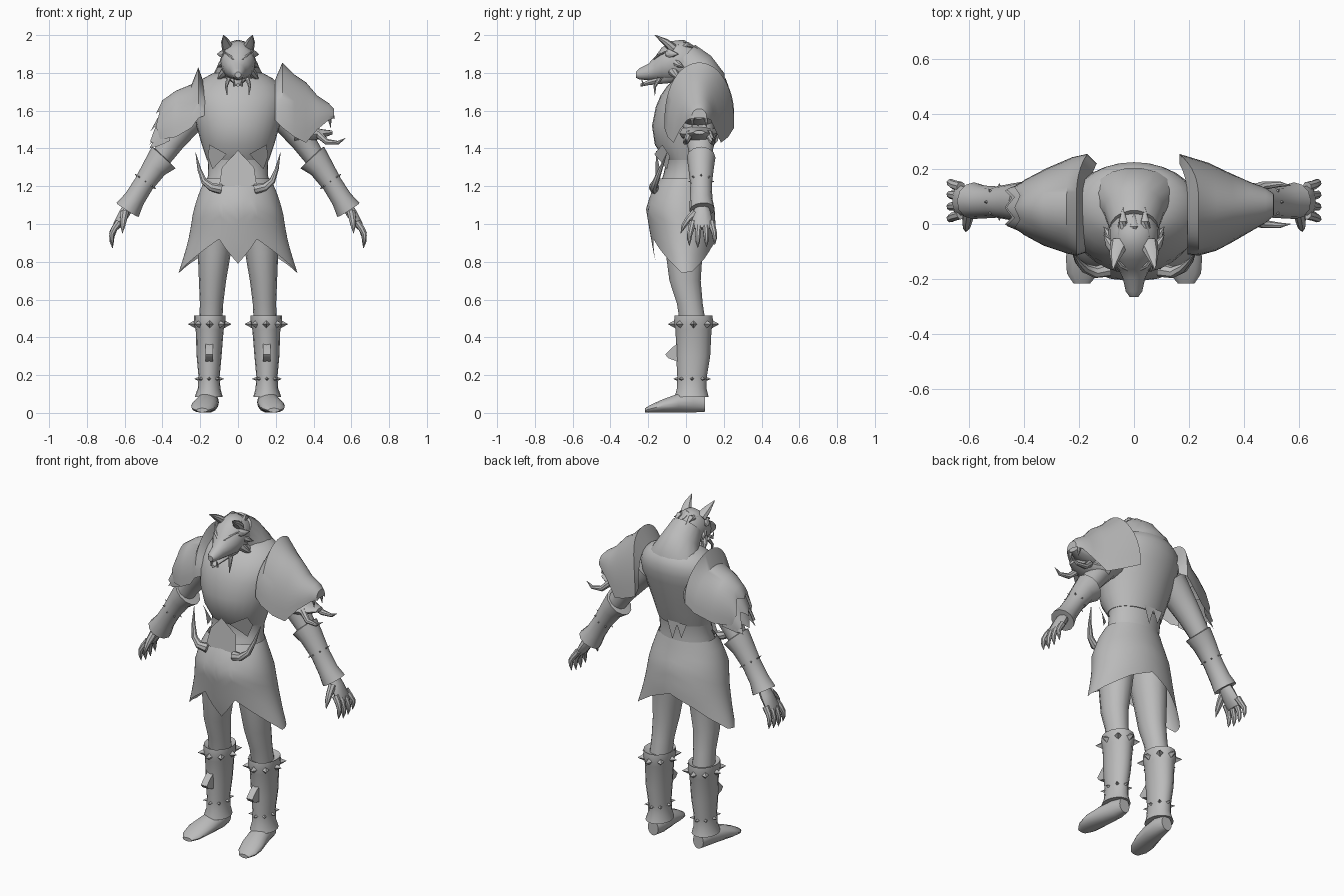
import bpy, math
from mathutils import Vector

grey = bpy.data.materials.new("plain grey")
grey.diffuse_color = (0.5, 0.5, 0.5, 1)


def make(name, verts, faces, angle=40):
    me = bpy.data.meshes.new(name)
    me.from_pydata([tuple(v) for v in verts], [], faces)
    me.materials.append(grey)
    me.shade_smooth()
    me.set_sharp_from_angle(angle=math.radians(angle))
    ob = bpy.data.objects.new(name, me)
    bpy.context.collection.objects.link(ob)
    return ob


def bridge(rows, n, closed=True):
    m = n if closed else n - 1
    return [(r * n + i, r * n + (i + 1) % n, (r + 1) * n + (i + 1) % n, (r + 1) * n + i)
            for r in range(rows - 1) for i in range(m)]


def tube(name, pts, n=12, ref=(1, 0, 0), axis=None):
    """Loft of ellipses; each point is x, y, z, radius along ref, other radius."""
    verts = []
    for k, p in enumerate(pts):
        a, b = pts[max(k - 1, 0)], pts[min(k + 1, len(pts) - 1)]
        t = Vector(axis) if axis else (Vector(b[:3]) - Vector(a[:3])).normalized()
        u = Vector(ref) - t * t.dot(Vector(ref))
        u.normalize()
        v = t.cross(u)
        for i in range(n):
            w = 2 * math.pi * i / n
            verts.append(Vector(p[:3]) + u * p[3] * math.cos(w) + v * p[-1] * math.sin(w))
    faces = bridge(len(pts), n)
    faces += [tuple(reversed(range(n))), tuple(range(len(verts) - n, len(verts)))]
    return make(name, verts, faces)


def stack(name, rings, n=28):
    """Body shell; each ring is z, half width, front y, back y."""
    return tube(name, [(0, (f + b) / 2, z, rx, (b - f) / 2) for z, rx, f, b in rings],
                n, axis=(0, 0, 1))


def horn(name, pts, r, n=8, power=0.7):
    """Tapering curved horn through the given points."""
    k = len(pts) - 1
    return tube(name, [(*p, r * (1 - i / k) ** power + 0.001) for i, p in enumerate(pts)],
                n, ref=(0.3, 1, 0.1))


def stud(name, pos, direction, r, length):
    p, d = Vector(pos), Vector(direction).normalized()
    return tube(name, [(*(p - d * 0.012), r, r), (*(p + d * length), 0.001, 0.001)], 4,
                ref=(0.01, 0.02, 1))


def arch(name, sections, s=1, jag=0.0, n=25):
    """Shoulder shell; each section is x, top z, bottom z, centre y, half depth, inward lean at the back."""
    verts = []
    for k, (x, zt, zb, yc, ry, lean) in enumerate(sections):
        for i in range(n):
            a = math.pi * (i / (n - 1) - 0.5)
            j = jag * max(0, 1 - abs(i % 8 - 4) / 4) if k == len(sections) - 1 else 0
            verts.append((s * (x + j - lean * max(0, math.sin(a)) ** 3), yc + ry * math.sin(a),
                          zb + (zt - zb) * math.cos(a) ** 0.8 - j * 1.4))
    return make(name, verts, bridge(len(sections), n, False))


def lerp(table, x):
    for a, b in zip(table, table[1:]):
        if x <= b[0]:
            f = (x - a[0]) / (b[0] - a[0])
            return [p + (q - p) * f for p, q in zip(a[1:], b[1:])]
    return table[-1][1:]


# torso
stack("waist", [(1.16, .185, -.155, .12), (1.26, .158, -.12, .11),
                (1.33, .16, -.105, .115), (1.42, .18, -.14, .13)])
stack("breastplate", [(1.34, .165, -.115, .122), (1.42, .192, -.165, .15), (1.52, .22, -.18, .18),
                      (1.62, .245, -.16, .21), (1.68, .245, -.135, .225), (1.73, .225, -.1, .225),
                      (1.77, .185, -.06, .21), (1.80, .13, -.02, .18)])
tube("neck", [(0, .12, 1.66, .19, .09), (0, .095, 1.75, .155, .12), (0, .05, 1.82, .11, .11),
              (0, -.015, 1.88, .088, .095)], 18)
make("belly_plate", [(-.1, -.165, 1.2), (.1, -.165, 1.2), (.085, -.14, 1.3), (0, -.158, 1.39),
                     (-.085, -.14, 1.3)], [(0, 1, 2, 3, 4)])
# torn cloth on the lower back
for x, z in [(-.06, 1.27), (0, 1.25)]:
    make("back_tatter", [(x - .035, .13, 1.36), (x + .035, .13, 1.36), (x, .13, z)], [(0, 1, 2)])

# skirt with a pointed hem
profile = [(.74, .315, -.145, .14), (.85, .28, -.172, .152), (.95, .255, -.19, .158),
           (1.08, .235, -.212, .152), (1.18, .2, -.18, .125), (1.24, .172, -.14, .112)]
hem = [(0, .79), (22.5, .92), (60, .80), (82.5, .74), (105, .75), (130, .81), (150, .87), (180, .93)]
n, rows, verts = 96, 9, []
for r in range(rows):
    for i in range(n):
        deg = 360 * i / n
        low = lerp(hem, min(deg, 360 - deg))[0]
        z = 1.24 + (low - 1.24) * r / (rows - 1)
        rx, f, b = lerp(profile, z)
        w = math.radians(deg)
        verts.append((rx * math.sin(w), (f + b) / 2 - (b - f) / 2 * math.cos(w), z))
make("skirt", verts, bridge(rows, n))

# head
tube("head", [(0, .05, 1.83, .08, .1), (0, -.02, 1.865, .092, .11), (0, -.08, 1.86, .092, .108),
              (0, -.13, 1.845, .08, .087), (0, -.165, 1.822, .056, .062), (0, -.2, 1.805, .04, .043),
              (0, -.245, 1.795, .03, .03), (0, -.265, 1.79, .016, .016)], 16, axis=(0, -1, 0))
tube("lower_jaw", [(0, -.07, 1.79, .06, .045), (0, -.14, 1.765, .04, .025),
                   (0, -.2, 1.748, .025, .014), (0, -.24, 1.735, .01, .008)], 10, axis=(0, -1, 0))
for s in (1, -1):
    tube("ear", [(s * .052, -.07, 1.93, .034, .026), (s * .066, -.11, 1.965, .024, .018),
                 (s * .077, -.165, 2.0, .002, .002)], 8)
    tube("brow", [(s * .015, -.165, 1.866, .006, .01), (s * .045, -.15, 1.89, .007, .01),
                  (s * .075, -.11, 1.91, .004, .005)], 6, ref=(0, 0, 1))
    horn("long_fang", [(s * .05, -.14, 1.77), (s * .062, -.165, 1.73), (s * .058, -.165, 1.68)], .012)
    horn("lower_fang", [(s * .02, -.225, 1.73), (s * .022, -.235, 1.77)], .006)
    for y, z, dz in [(-.09, 1.9, .0), (-.06, 1.86, -.03), (-.07, 1.81, -.05), (-.03, 1.79, -.06)]:
        horn("cheek_fur", [(s * .065, y, z), (s * .09, y + .02, z + dz / 2), (s * .11, y + .05, z + dz)], .026)
for x, y, z in [(-.04, -.01, 1.95), (0, -.03, 1.96), (.04, -.01, 1.95)]:
    horn("mane_tuft", [(x, y - .03, z - .02), (x, y + .02, z), (x, y + .07, z - .02)], .024)

# beast-head shoulder on one side
arch("beast_shoulder", [(.195, 1.76, 1.55, .055, .165, .03), (.235, 1.855, 1.51, .07, .185, .07),
                        (.30, 1.79, 1.46, .063, .16, .03), (.36, 1.75, 1.43, .06, .125, .01),
                        (.42, 1.68, 1.50, .062, .092, 0), (.48, 1.64, 1.55, .068, .063, 0),
                        (.508, 1.61, 1.56, .07, .04, 0), (.51, 1.565, 1.555, .07, .03, 0)])
tube("beast_jaw", [(.30, .065, 1.48, .1, .05), (.40, .065, 1.475, .075, .035),
                   (.46, .07, 1.48, .055, .02), (.50, .07, 1.485, .03, .01)], 12, ref=(0, 1, 0))
tube("beast_mouth", [(.3, .065, 1.58, .11, .07), (.42, .065, 1.58, .075, .05),
                     (.49, .07, 1.58, .04, .025)], 12, ref=(0, 1, 0))
for t in (1, -1):
    horn("beast_tusk", [(.42, .07 + t * .05, 1.48), (.47, .07 + t * .07, 1.435),
                        (.53, .07 + t * .075, 1.43), (.57, .07 + t * .07, 1.455)], .02)
    horn("beast_tooth", [(.485, .07 + t * .036, 1.56), (.49, .07 + t * .038, 1.51)], .011)

# layered ragged shoulder on the other side
arch("shoulder_base", [(.165, 1.70, 1.58, .06, .16, .03), (.21, 1.83, 1.56, .07, .185, .04),
                       (.245, 1.74, 1.51, .068, .175, .02), (.33, 1.705, 1.46, .062, .14, .01),
                       (.40, 1.655, 1.45, .06, .1, 0), (.415, 1.61, 1.45, .06, .085, 0)], -1, .02)
arch("shoulder_layer", [(.36, 1.65, 1.44, .06, .11, 0), (.41, 1.59, 1.42, .06, .09, 0),
                        (.435, 1.53, 1.41, .06, .075, 0)], -1, .03)
arch("shoulder_fringe", [(.38, 1.57, 1.43, .06, .095, 0), (.43, 1.49, 1.41, .06, .08, 0),
                         (.445, 1.45, 1.41, .06, .07, 0)], -1, .025)

for s in (1, -1):
    # side tab of the breastplate
    make("breastplate_tab", [(s * .06, -.168, 1.37), (s * .15, -.125, 1.42), (s * .16, -.085, 1.36), (s * .135, -.1, 1.29)],
         [(0, 1, 2, 3)])
    # arm and bracer
    tube("upper_arm", [(s * .2, .06, 1.62, .1, .1), (s * .28, .065, 1.53, .085, .08), (s * .345, .075, 1.44, .072, .065),
                       (s * .40, .08, 1.36, .062, .056), (s * .5, .08, 1.2, .05, .045)], 12, ref=(0, 1, 0))
    tube("bracer", [(s * .39, .08, 1.355, .06, .06), (s * .393, .08, 1.352, .076, .085), (s * .44, .08, 1.3, .068, .066),
                    (s * .50, .08, 1.21, .057, .054), (s * .55, .08, 1.13, .06, .056),
                    (s * .585, .085, 1.075, .067, .07), (s * .583, .085, 1.078, .04, .04)], 12, ref=(0, 1, 0))
    side = Vector((s * .818, 0, .575))
    for k in range(8):
        w = math.pi * k / 4
        d = side * math.cos(w) + Vector((0, 1, 0)) * math.sin(w)
        stud("bracer_stud", Vector((s * .49, .08, 1.225)) + d * .056, d, .01, .012)
    # hand
    tube("palm", [(s * .575, .085, 1.1, .035, .03), (s * .605, .085, 1.05, .048, .03),
                  (s * .64, .085, .995, .056, .023), (s * .648, .085, .975, .045, .015)], 10, ref=(0, 1, 0))
    for k, y in enumerate((.035, .068, .102, .135)):
        e, q = .013 * abs(k - 1.3), y - .085
        horn("finger", [(s * .63, y, 1.01), (s * .655, y + q * .15, .975), (s * .668, y + q * .3, .93 + e),
                        (s * .668, y + q * .35, .9 + e), (s * .664, y + q * .35, .868 + e)], .018, power=.4)
    horn("thumb", [(s * .6, .05, 1.06), (s * .607, .01, 1.02), (s * .61, -.012, .99), (s * .612, -.028, .95)],
         .022, power=.5)
    # belt horn
    horn("belt_horn", [(s * .09, -.165, 1.185), (s * .14, -.175, 1.195), (s * .18, -.16, 1.225),
                       (s * .205, -.135, 1.29), (s * .225, -.1, 1.38)], .026)
    # leg, boot and foot
    tube("leg", [(s * .115, -.02, 1.0, .1, .12), (s * .125, -.01, .85, .088, .1), (s * .135, -.005, .7, .072, .085),
                 (s * .14, .02, .58, .062, .07), (s * .145, .04, .45, .06, .07)], 14, axis=(0, 0, 1))
    tube("boot", [(s * .147, .04, .5, .06, .07), (s * .15, .04, .515, .083, .1), (s * .15, .04, .47, .084, .105),
                  (s * .15, .04, .44, .074, .095), (s * .153, .038, .3, .066, .09), (s * .153, .032, .19, .056, .078),
                  (s * .153, .03, .13, .06, .078), (s * .155, .03, .085, .074, .09),
                  (s * .155, .03, .09, .04, .05)], 16, axis=(0, 0, -1))
    tube("foot", [(s * .152, .1, .05, .035, .045), (s * .153, .04, .057, .052, .056), (s * .165, -.04, .052, .062, .051),
                  (s * .18, -.12, .038, .068, .036), (s * .187, -.18, .024, .057, .023),
                  (s * .19, -.217, .014, .03, .011)], 14, axis=(0, -1, 0))
    for k in range(8):
        w = math.pi * k / 4
        d = Vector((math.sin(w), -math.cos(w), 0))
        stud("boot_spike", (s * .15 + d.x * .084, .04 + d.y * .105, .47), d, .024, .03)
        stud("ankle_spike", (s * .153 + d.x * .056, .032 + d.y * .077, .18), d, .015, .022)
    # shin blade
    make("shin_blade", [(s * .153 + a, y, z) for a in (-.02, .02) for y, z in
                        ((-.04, .27), (-.095, .29), (-.11, .31), (-.075, .345), (-.04, .37))],
         [(0, 1, 2, 3, 4), (9, 8, 7, 6, 5)] + [(i, i + 5, (i + 1) % 5 + 5, (i + 1) % 5) for i in range(5)])
